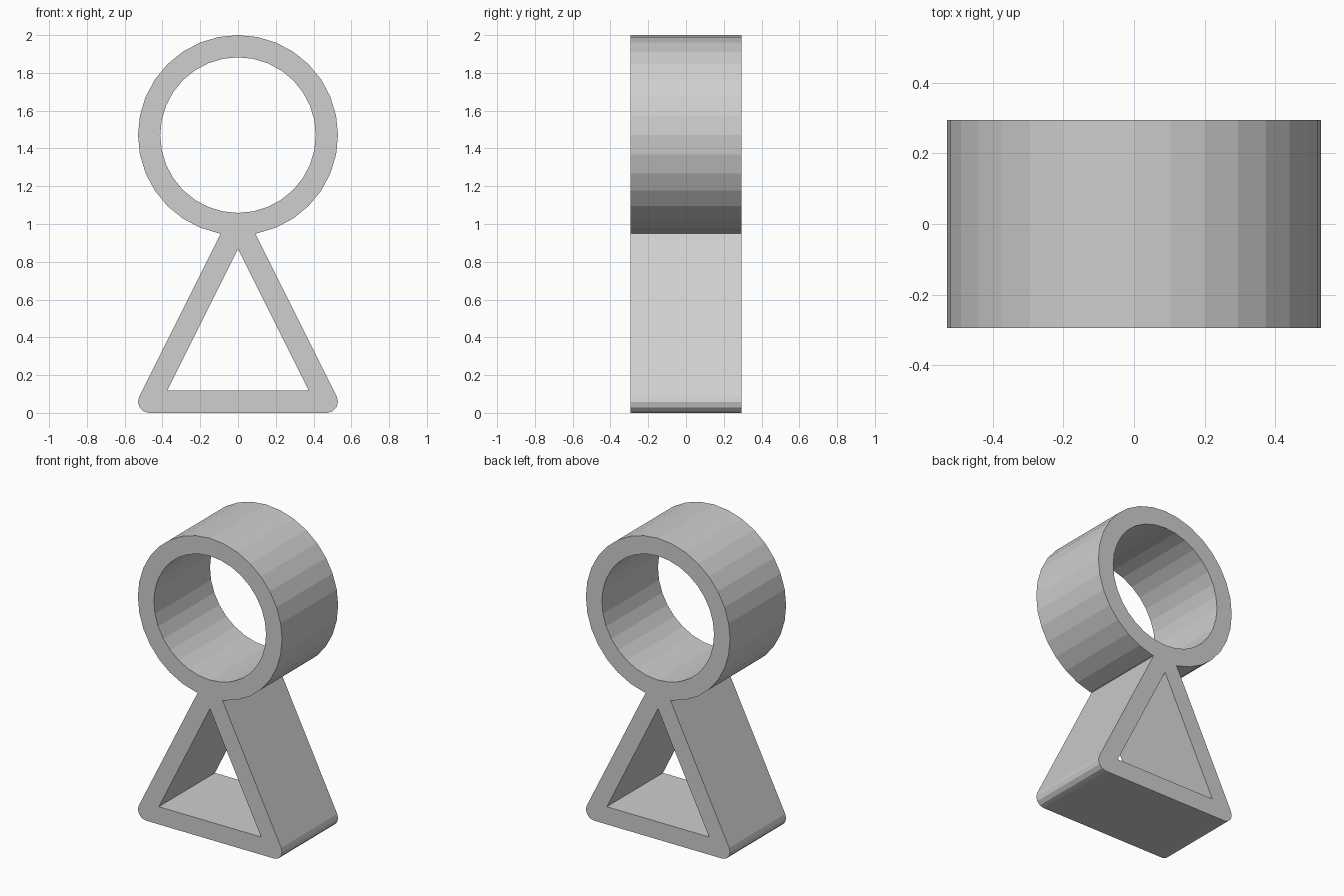
import bpy
import bmesh
from math import sin, cos, radians, atan, sqrt, tan
from mathutils import Matrix

cube = bpy.data.objects.get("Cube")
if cube:
    bpy.data.objects.remove(cube, do_unlink=True)

U = 2 / 34            # half the wall thickness; all sizes are multiples of it
RING_Z = 25           # ring centre height
SIDES = 32
HALF_DEPTH = 5


def arc(cx, cz, r, degrees):
    return [(cx + r * cos(radians(a)), cz + r * sin(radians(a))) for a in degrees]


def mirrored(points):
    return points + [(-x, z) for x, z in reversed(points)]


# Grey material
grey = bpy.data.materials.new("light grey")
grey.use_nodes = True
colour = (0.62, 0.62, 0.62, 1)
grey.diffuse_color = colour
grey.node_tree.nodes["Principled BSDF"].inputs["Base Color"].default_value = colour

# Outer outline, right half: ring, neck where the leg meets it, rounded foot
step = 360 / SIDES
ring_half = arc(0, RING_Z, 9, [90 - step * i for i in range(1, SIDES // 2)])
slope = tan(radians(step / 2))
neck_x = (sqrt(5) - 17 + 16) * 1.0
neck_x = (17 + sqrt(5) - 16) / (2 + slope)
neck = [(neck_x, 16 + slope * neck_x)]
lean = 90 - atan(2) * 180 / 3.14159265
foot = arc(8, 1, 1, [lean, 0, -30, -60, -90])
outline = [(0, RING_Z + 9)] + mirrored(ring_half + neck + foot)

# Openings: round hole and triangular hole
round_hole = arc(0, RING_Z, 7, [step * i for i in range(SIDES)])
inner_apex = 17 - sqrt(5)
half_base = (inner_apex - 2) / 2
triangle_hole = [(0, inner_apex), (half_base, 2), (-half_base, 2)]

# Fill the profile, then extrude it through the depth
curve = bpy.data.curves.new("ring_stand_profile", 'CURVE')
curve.dimensions = '2D'
curve.fill_mode = 'BOTH'
curve.extrude = HALF_DEPTH * U
for loop in (outline, round_hole, triangle_hole):
    spline = curve.splines.new('POLY')
    spline.points.add(len(loop) - 1)
    for point, (x, z) in zip(spline.points, loop):
        point.co = (x * U, z * U, 0, 1)
    spline.use_cyclic_u = True
    spline.use_smooth = False

helper = bpy.data.objects.new("profile_helper", curve)
bpy.context.collection.objects.link(helper)
bpy.context.view_layer.update()
mesh = bpy.data.meshes.new_from_object(
    helper.evaluated_get(bpy.context.evaluated_depsgraph_get()))
bpy.data.objects.remove(helper, do_unlink=True)

# Stand the solid upright, weld it and shade it flat
bm = bmesh.new()
bm.from_mesh(mesh)
bmesh.ops.remove_doubles(bm, verts=bm.verts, dist=0.0001)
bm.transform(Matrix.Rotation(radians(90), 4, 'X'))
bmesh.ops.recalc_face_normals(bm, faces=bm.faces)
for face in bm.faces:
    face.smooth = False
    face.material_index = 0
bm.to_mesh(mesh)
bm.free()
mesh.materials.clear()
mesh.materials.append(grey)

stand = bpy.data.objects.new("ring_on_triangular_stand", mesh)
bpy.context.collection.objects.link(stand)
